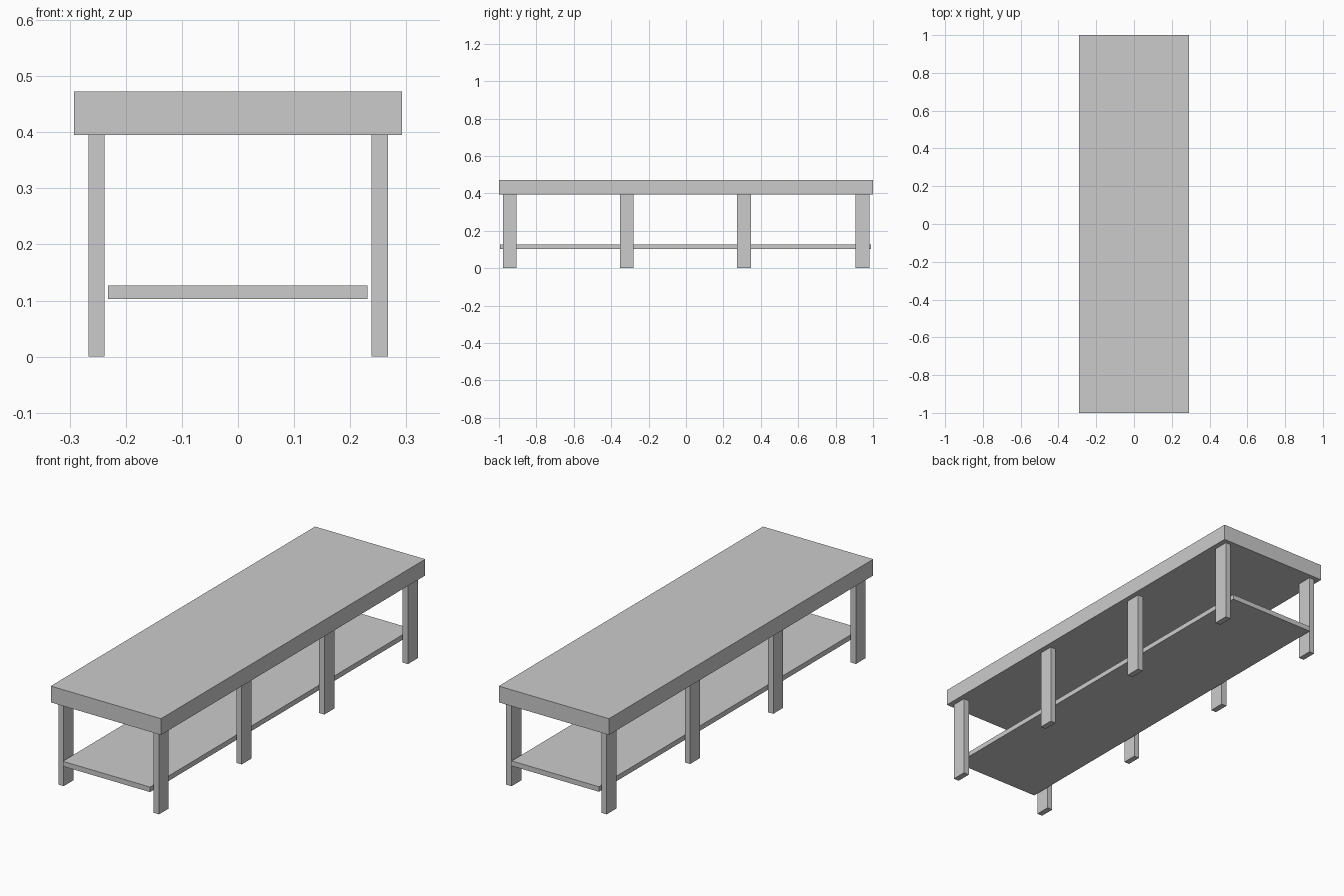
import bpy

if "Cube" in bpy.data.objects:
    bpy.data.objects.remove(bpy.data.objects["Cube"])


def box(name, x0, x1, y0, y1, z0, z1):
    """Add a box spanning the given extents."""
    bpy.ops.mesh.primitive_cube_add(
        size=1, location=((x0 + x1) / 2, (y0 + y1) / 2, (z0 + z1) / 2))
    ob = bpy.context.object
    ob.name = name
    ob.scale = (x1 - x0, y1 - y0, z1 - z0)
    bpy.ops.object.transform_apply(location=False, rotation=False, scale=True)
    return ob


# Thick table top and thin lower shelf
box("table_top", -0.292, 0.292, -1.0, 1.0, 0.395, 0.473)
box("lower_shelf", -0.232, 0.231, -0.995, 0.99, 0.103, 0.127)

# Four pairs of legs along the length
leg_spans = [(-0.979, -0.906), (-0.353, -0.281), (0.273, 0.348), (0.905, 0.980)]
for i, (y0, y1) in enumerate(leg_spans, 1):
    box(f"left_leg_{i}", -0.266, -0.238, y0, y1, 0.0, 0.395)
    box(f"right_leg_{i}", 0.238, 0.267, y0, y1, 0.0, 0.395)
